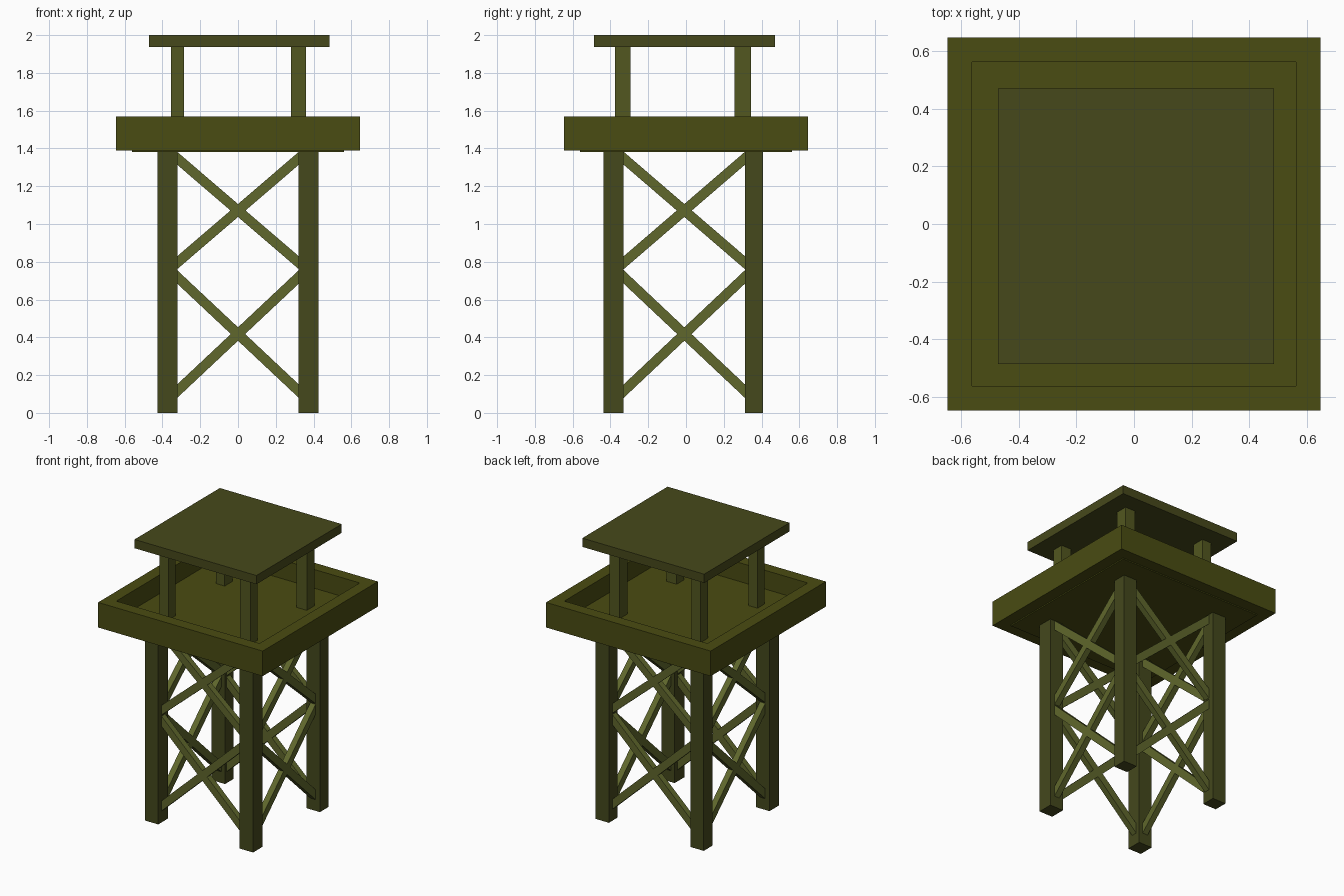
import bpy, bmesh
from mathutils import Vector, Matrix

if "Cube" in bpy.data.objects:
    bpy.data.objects.remove(bpy.data.objects["Cube"])


def material(name, rgb):
    m = bpy.data.materials.new(name)
    m.diffuse_color = (*rgb, 1)
    m.use_nodes = True
    m.node_tree.nodes["Principled BSDF"].inputs["Base Color"].default_value = m.diffuse_color
    return m


platform_mat = material("platform_green", (0.068, 0.072, 0.006))
leg_mat = material("leg_green", (0.058, 0.065, 0.012))
brace_mat = material("brace_green", (0.115, 0.135, 0.025))
post_mat = material("post_green", (0.085, 0.095, 0.014))
roof_mat = material("roof_green", (0.062, 0.066, 0.011))


def finish(name, bm, mat):
    bmesh.ops.recalc_face_normals(bm, faces=bm.faces)
    mesh = bpy.data.meshes.new(name)
    bm.to_mesh(mesh)
    bm.free()
    mesh.materials.append(mat)
    ob = bpy.data.objects.new(name, mesh)
    bpy.context.collection.objects.link(ob)
    return ob


def box(name, lo, hi, mat):
    lo, hi = Vector(lo), Vector(hi)
    bm = bmesh.new()
    bmesh.ops.create_cube(bm, size=1, matrix=Matrix.Translation((lo + hi) / 2)
                          @ Matrix.Diagonal((*(hi - lo), 1)))
    return finish(name, bm, mat)


def beam(name, a, b, normal, width, depth, mat):
    """Rectangular bar from a to b, lying in the plane facing normal."""
    a, b, n = Vector(a), Vector(b), Vector(normal)
    d = (b - a).normalized()
    rot = Matrix((d, n.cross(d), n)).transposed().to_4x4()
    bm = bmesh.new()
    bmesh.ops.create_cube(bm, size=1, matrix=Matrix.Translation((a + b) / 2) @ rot
                          @ Matrix.Diagonal(((b - a).length, width, depth, 1)))
    return finish(name, bm, mat)


# four legs
for sx, x0, x1 in (("left", -0.425, -0.32), ("right", 0.32, 0.425)):
    for sy, y0, y1 in (("front", -0.438, -0.33), ("back", 0.312, 0.408)):
        box(f"{sy}_{sx}_leg", (x0, y0, 0), (x1, y1, 1.40), leg_mat)

# two crossed braces per storey on every side
W, D, E = 0.052, 0.042, 0.02
for level, lo, hi in (("lower", 0.115, 0.72), ("upper", 0.795, 1.348)):
    e = E * (hi - lo) / 0.645
    for tag, z0, z1 in (("rising", lo - e, hi + e), ("falling", hi + e, lo - e)):
        for side, y in (("front", -0.38), ("back", 0.348)):
            beam(f"{side}_{level}_{tag}_brace", (-0.322 - E, y, z0),
                 (0.322 + E, y, z1), (0, 1, 0), W, D, brace_mat)
        for side, x in (("left", -0.37), ("right", 0.37)):
            beam(f"{side}_{level}_{tag}_brace", (x, -0.33 - E, z0),
                 (x, 0.312 + E, z1), (1, 0, 0), W, D, brace_mat)

# platform: raised rim around a floor slab that hangs slightly below it
bm = bmesh.new()
loops = []
for r, z in ((0.646, 1.39), (0.646, 1.568), (0.562, 1.568), (0.562, 1.435)):
    loops.append([bm.verts.new((sx * r, sy * r, z))
                  for sx, sy in ((-1, -1), (1, -1), (1, 1), (-1, 1))])
slab = [bm.verts.new((sx * 0.562, sy * 0.562, 1.39))
        for sx, sy in ((-1, -1), (1, -1), (1, 1), (-1, 1))]
base = [bm.verts.new((v.co.x, v.co.y, 1.382)) for v in slab]
rings = [base, slab] + loops
for a, b in zip(rings, rings[1:]):
    for i in range(4):
        j = (i + 1) % 4
        bm.faces.new((a[i], a[j], b[j], b[i]))
bm.faces.new(base)
bm.faces.new(loops[-1])
finish("platform", bm, platform_mat)

# roof posts and roof
for sx, x0, x1 in (("left", -0.355, -0.285), ("right", 0.28, 0.36)):
    for sy, y0, y1 in (("front", -0.375, -0.295), ("back", 0.258, 0.345)):
        box(f"{sy}_{sx}_roof_post", (x0, y0, 1.43), (x1, y1, 1.945), post_mat)
box("roof", (-0.472, -0.486, 1.938), (0.485, 0.47, 2.0), roof_mat)
